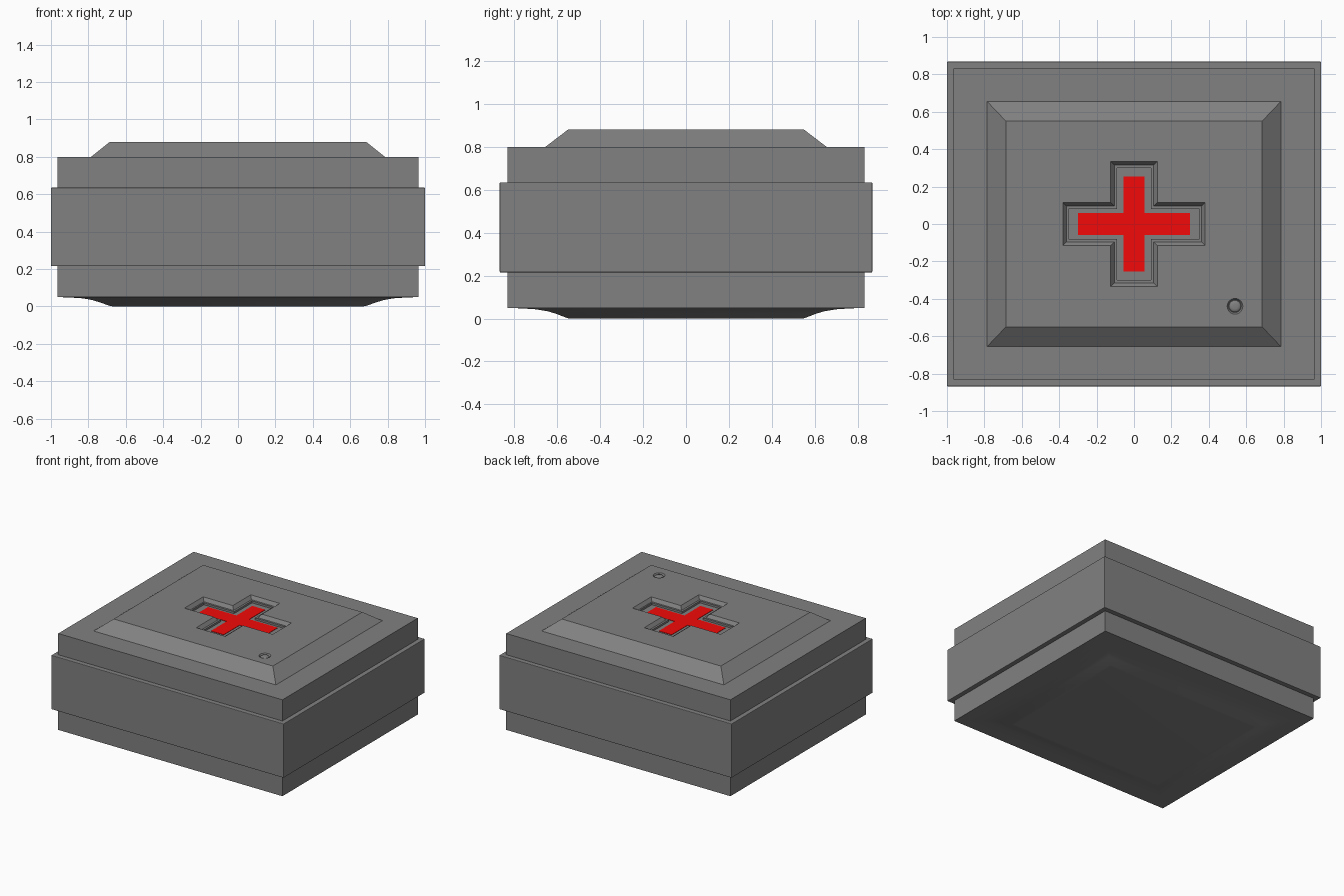
import bpy, bmesh, math

if "Cube" in bpy.data.objects:
    bpy.data.objects.remove(bpy.data.objects["Cube"])


def rect(x, y, z):
    return [(-x, -y, z), (x, -y, z), (x, y, z), (-x, y, z)]


def cross(lx, wx, ly, wy, z):
    # plus outline: horizontal arm lx by wy, vertical arm wx by ly (half sizes)
    return [(lx, -wy, z), (lx, wy, z), (wx, wy, z), (wx, ly, z), (-wx, ly, z), (-wx, wy, z),
            (-lx, wy, z), (-lx, -wy, z), (-wx, -wy, z), (-wx, -ly, z), (wx, -ly, z), (wx, -wy, z)]


def circle(cx, cy, r, z, n=20):
    return [(cx + r * math.cos(2 * math.pi * i / n), cy + r * math.sin(2 * math.pi * i / n), z)
            for i in range(n)]


def material(name, color):
    mat = bpy.data.materials.new(name)
    mat.diffuse_color = (*color, 1)
    mat.use_nodes = True
    mat.node_tree.nodes["Principled BSDF"].inputs["Base Color"].default_value = mat.diffuse_color
    return mat


grey = material("dark_grey", (0.22, 0.22, 0.22))
red = material("red", (0.9, 0.003, 0.003))


def loft(name, rings, mat=grey):
    # skin matching outlines from bottom to top and cap both ends
    bm = bmesh.new()
    vs = [[bm.verts.new(p) for p in r] for r in rings]
    n = len(vs[0])
    for a, b in zip(vs, vs[1:]):
        for i in range(n):
            j = (i + 1) % n
            bm.faces.new((a[i], a[j], b[j], b[i]))
    bm.faces.new(vs[0][::-1])
    bm.faces.new(vs[-1])
    bmesh.ops.recalc_face_normals(bm, faces=bm.faces)
    me = bpy.data.meshes.new(name)
    bm.to_mesh(me)
    bm.free()
    me.materials.append(mat)
    ob = bpy.data.objects.new(name, me)
    bpy.context.collection.objects.link(ob)
    return ob


def activate(ob):
    bpy.ops.object.select_all(action='DESELECT')
    ob.select_set(True)
    bpy.context.view_layer.objects.active = ob


def carve(ob, cutter):
    mod = ob.modifiers.new("carve", 'BOOLEAN')
    mod.operation = 'DIFFERENCE'
    mod.solver = 'EXACT'
    mod.object = cutter
    activate(ob)
    bpy.ops.object.modifier_apply(modifier=mod.name)
    bpy.data.objects.remove(cutter)


def smooth(ob, angle=25):
    activate(ob)
    bpy.ops.object.shade_smooth_by_angle(angle=math.radians(angle))


# case: flared underside, straight walls, raised lid panel
case = loft("case", [
    rect(0.66, 0.53, 0.0), rect(0.68, 0.55, 0.001), rect(0.74, 0.605, 0.022),
    rect(0.78, 0.645, 0.034), rect(0.83, 0.70, 0.043), rect(0.89, 0.76, 0.047),
    rect(0.965, 0.832, 0.05),
    rect(0.965, 0.832, 0.80), rect(0.785, 0.655, 0.80), rect(0.685, 0.55, 0.88)])

# cross-shaped recess with sloping rim and a deeper inner step
carve(case, loft("recess_cutter", [
    cross(0.36, 0.105, 0.315, 0.095, 0.855), cross(0.38, 0.125, 0.335, 0.115, 0.88),
    cross(0.38, 0.125, 0.335, 0.115, 0.92)]))
carve(case, loft("step_cutter", [
    cross(0.35, 0.09, 0.30, 0.08, 0.84), cross(0.35, 0.09, 0.30, 0.08, 0.92)]))

# small round dimple for the button
bx, by = 0.54, -0.44
carve(case, loft("dimple_cutter", [
    circle(bx, by, 0.034, 0.868), circle(bx, by, 0.042, 0.88), circle(bx, by, 0.042, 0.92)]))
smooth(case)

# button dome
button = loft("button", [circle(bx, by, r, z) for r, z in
                         ((0.032, 0.86), (0.032, 0.871), (0.026, 0.877), (0.014, 0.879))])
smooth(button, 60)

# wide band around the middle
band = loft("middle_band", [rect(1.0, 0.868, 0.215), rect(1.0, 0.868, 0.635)])
bev = band.modifiers.new("soft_edges", 'BEVEL')
bev.width = 0.004
bev.segments = 2

# red cross inlay, almost flush with the recess floor
loft("red_cross", [cross(0.30, 0.055, 0.255, 0.06, 0.83),
                   cross(0.30, 0.055, 0.255, 0.06, 0.843)], red)
